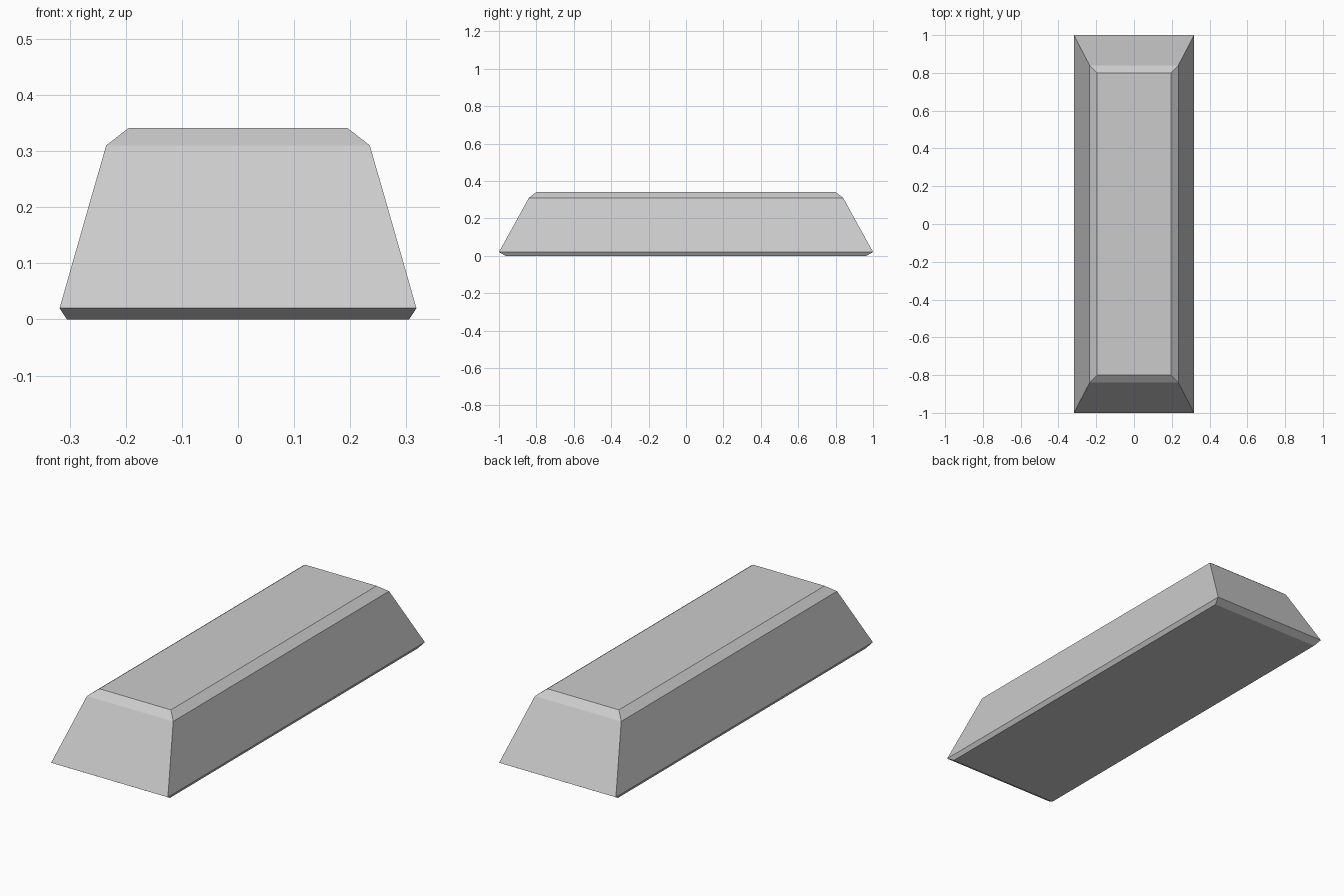
import bpy
import bmesh

cube = bpy.data.objects.get("Cube")
if cube:
    bpy.data.objects.remove(cube, do_unlink=True)

# Plain metal colour
metal = bpy.data.materials.new("light_grey_metal")
metal.use_nodes = True
colour = (0.6, 0.6, 0.6, 1)
metal.diffuse_color = colour
metal.node_tree.nodes["Principled BSDF"].inputs["Base Color"].default_value = colour

# Rectangular sections from base to top: half width, half length, height
sections = [
    (0.305, 0.965, 0.0),    # underside
    (0.318, 1.0, 0.02),     # widest rim
    (0.235, 0.84, 0.31),    # shoulder
    (0.195, 0.8, 0.341),    # top
]

# Loft the bar through its sections
bm = bmesh.new()
corners = [(-1, -1), (1, -1), (1, 1), (-1, 1)]
rings = [[bm.verts.new((sx * w, sy * l, z)) for sx, sy in corners]
         for w, l, z in sections]
for low, high in zip(rings, rings[1:]):
    for i in range(4):
        j = (i + 1) % 4
        bm.faces.new((low[i], low[j], high[j], high[i]))
bm.faces.new(rings[0][::-1])
bm.faces.new(rings[-1])
bmesh.ops.recalc_face_normals(bm, faces=bm.faces)

mesh = bpy.data.meshes.new("ingot_bar")
bm.to_mesh(mesh)
bm.free()
mesh.materials.append(metal)
bar = bpy.data.objects.new("ingot_bar", mesh)
bpy.context.collection.objects.link(bar)
